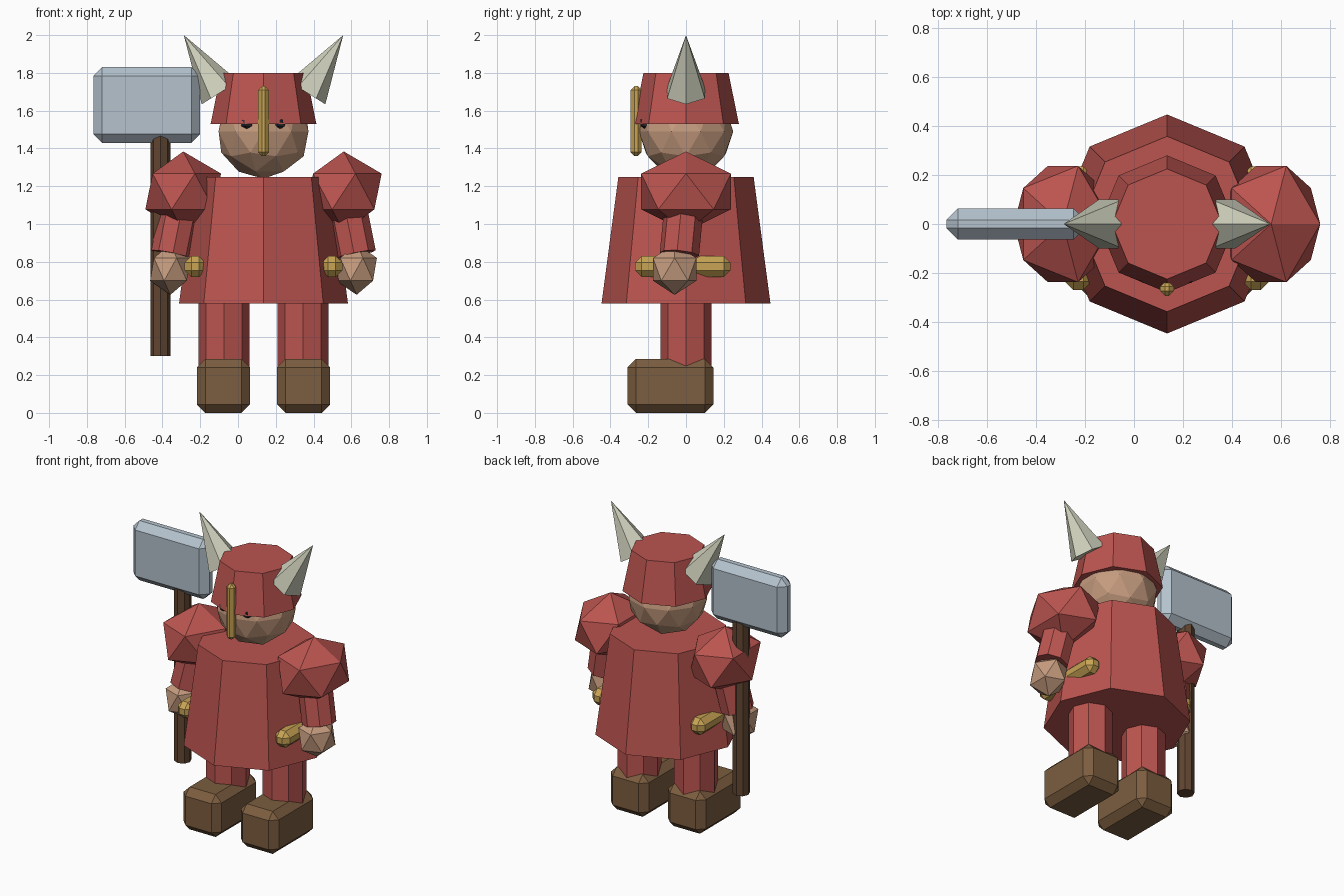
import bpy, bmesh, math
from mathutils import Matrix, Vector

if "Cube" in bpy.data.objects:
    bpy.data.objects.remove(bpy.data.objects["Cube"])

CX = 0.135  # centre line of the body


def material(name, rgb):
    m = bpy.data.materials.new(name)
    m.diffuse_color = (*rgb, 1)
    m.use_nodes = True
    m.node_tree.nodes["Principled BSDF"].inputs["Base Color"].default_value = m.diffuse_color
    return m


RED = material("red_cloth", (0.5, 0.09, 0.08))
SKIN = material("skin", (0.56, 0.33, 0.21))
GOLD = material("gold", (0.58, 0.37, 0.09))
LEATHER = material("leather", (0.20, 0.11, 0.05))
WOOD = material("wood", (0.12, 0.06, 0.03))
STEEL = material("steel", (0.46, 0.54, 0.61))
HORN = material("horn", (0.62, 0.63, 0.50))
DARK = material("dark", (0.03, 0.03, 0.04))


def finish(name, bm, mat):
    bmesh.ops.recalc_face_normals(bm, faces=bm.faces)
    me = bpy.data.meshes.new(name)
    bm.to_mesh(me)
    bm.free()
    me.materials.append(mat)
    ob = bpy.data.objects.new(name, me)
    bpy.context.collection.objects.link(ob)


def prism(name, p0, p1, r0, r1, mat, sides=8):
    """Faceted cone or cylinder from p0 to p1, one edge facing local x."""
    p0, p1 = Vector(p0), Vector(p1)
    d = p1 - p0
    rot = Vector((0, 0, 1)).rotation_difference(d).to_matrix().to_4x4()
    mx = Matrix.Translation((p0 + p1) / 2) @ rot @ Matrix.Rotation(math.pi / 2, 4, 'Z')
    bm = bmesh.new()
    bmesh.ops.create_cone(bm, cap_ends=True, segments=sides, radius1=r0, radius2=r1,
                          depth=d.length, matrix=mx)
    bmesh.ops.remove_doubles(bm, verts=bm.verts, dist=1e-5)
    finish(name, bm, mat)


def ball(name, loc, radii, mat, subdiv=1):
    bm = bmesh.new()
    bmesh.ops.create_icosphere(bm, subdivisions=subdiv, radius=1,
                               matrix=Matrix.Translation(loc) @ Matrix.Diagonal((*radii, 1)))
    finish(name, bm, mat)


def block(name, lo, hi, bevel, mat):
    """Box between two corners with chamfered edges."""
    lo, hi = Vector(lo), Vector(hi)
    bm = bmesh.new()
    bmesh.ops.create_cube(bm, size=1, matrix=Matrix.Translation((lo + hi) / 2)
                          @ Matrix.Diagonal((*(hi - lo), 1)))
    bmesh.ops.bevel(bm, geom=bm.edges[:], offset=bevel, segments=1,
                    affect='EDGES', profile=0.5)
    finish(name, bm, mat)


# Body, head and helmet
prism("robe", (CX, 0, 0.58), (CX, 0, 1.25), 0.447, 0.358, RED)
ball("head", (CX, 0, 1.49), (0.25, 0.25, 0.25), SKIN, 2)
prism("helmet", (CX, 0, 1.53), (CX, 0, 1.80), 0.28, 0.225, RED)
block("nose_guard", (CX - 0.028, -0.293, 1.36), (CX + 0.028, -0.235, 1.73), 0.02, GOLD)

# Paired parts
for side, s in (("left", -1), ("right", 1)):
    def X(off):
        return CX + s * off

    ball(side + "_eye", (X(0.087), -0.212, 1.535), (0.035, 0.035, 0.035), DARK)
    prism(side + "_horn", (X(0.23), 0, 1.695), (X(0.422), 0, 2.0), 0.115, 0, HORN, 6)
    ball(side + "_shoulder", (X(0.425), 0, 1.172), (0.224, 0.279, 0.212), RED)
    prism(side + "_arm", (X(0.42), 0, 1.2), (X(0.492), -0.035, 0.84), 0.105, 0.105, RED)
    ball(side + "_hand", (X(0.493), -0.06, 0.76), (0.12, 0.135, 0.135), SKIN)
    block(side + "_belt_bar", (X(0.362) - 0.055, -0.27, 0.72),
          (X(0.362) + 0.055, 0.235, 0.83), 0.035, GOLD)
    prism(side + "_leg", (X(0.21), 0, 0.2), (X(0.21), 0, 0.66), 0.135, 0.135, RED)
    block(side + "_boot", (X(0.212) - 0.141, -0.31, 0), (X(0.212) + 0.141, 0.145, 0.285),
          0.045, LEATHER)

# Hammer
block("hammer_head", (-0.765, -0.063, 1.43), (-0.2, 0.063, 1.83), 0.046, STEEL)
prism("hammer_handle", (-0.41, 0, 0.3), (-0.41, 0, 1.5), 0.053, 0.053, WOOD)
